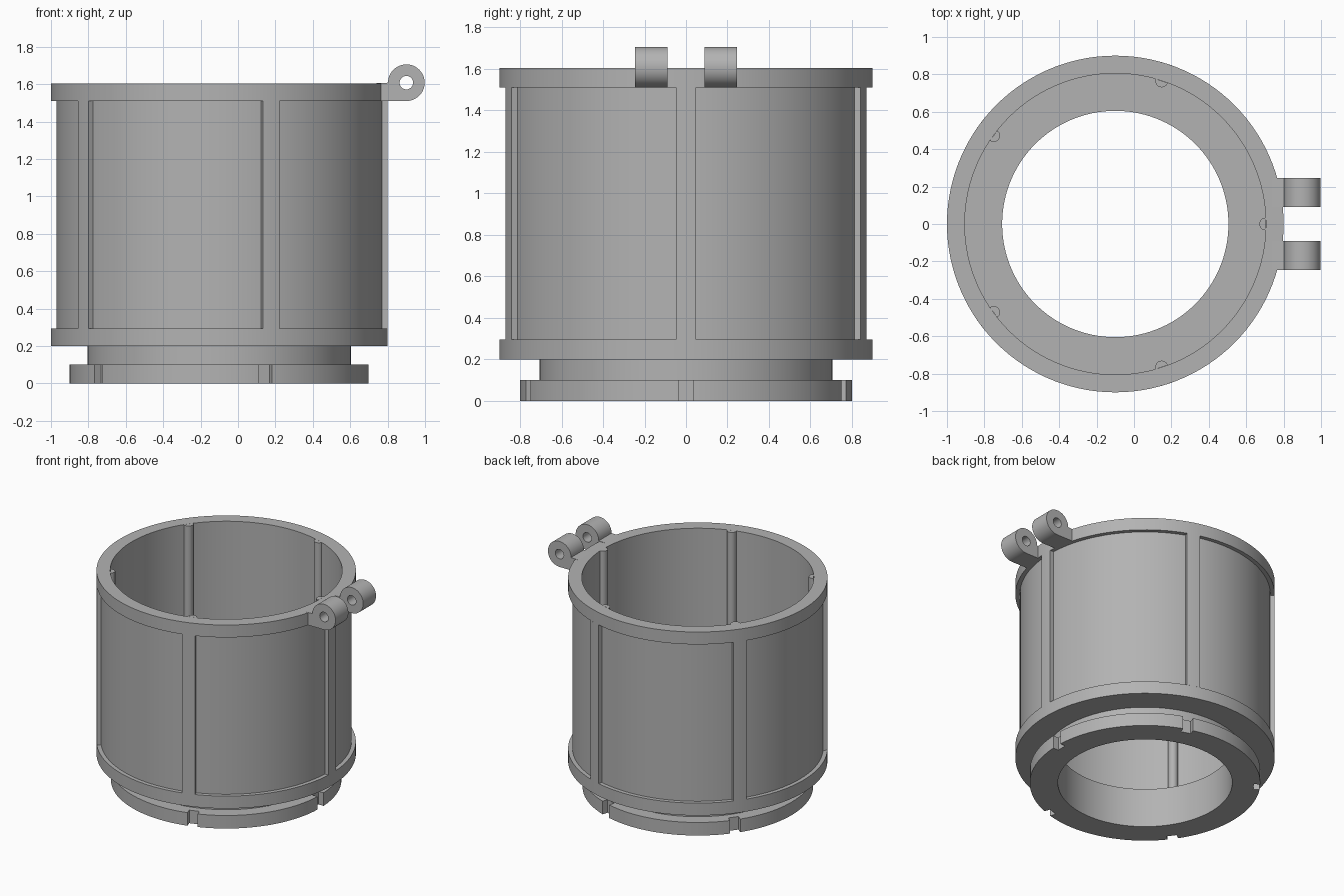
import bpy, bmesh
from math import cos, sin, pi, radians
from mathutils import Matrix, Vector

SEGMENTS = 120
CENTRE = Matrix.Translation((-0.1, 0, 0))
SPOKES = [radians(72 * i) for i in range(5)]

old = bpy.data.objects.get("Cube")
if old:
    bpy.data.objects.remove(old, do_unlink=True)

GREY = (0.45, 0.45, 0.45, 1)
grey = bpy.data.materials.new("plain grey")
grey.use_nodes = True
grey.diffuse_color = GREY
grey.node_tree.nodes["Principled BSDF"].inputs["Base Color"].default_value = GREY


def finish(bm, name):
    bmesh.ops.remove_doubles(bm, verts=bm.verts, dist=1e-5)
    bmesh.ops.recalc_face_normals(bm, faces=bm.faces)
    mesh = bpy.data.meshes.new(name)
    bm.to_mesh(mesh)
    bm.free()
    mesh.materials.append(grey)
    obj = bpy.data.objects.new(name, mesh)
    bpy.context.collection.objects.link(obj)
    return obj


def smooth(obj):
    bpy.ops.object.select_all(action='DESELECT')
    obj.select_set(True)
    bpy.context.view_layer.objects.active = obj
    bpy.ops.object.shade_smooth_by_angle(angle=radians(30))


def lathe(name, profile):
    """Revolve a closed (radius, z) profile around the barrel axis."""
    bm = bmesh.new()
    verts = [bm.verts.new((r, 0, z)) for r, z in profile]
    edges = [bm.edges.new((v, verts[i - 1])) for i, v in enumerate(verts)]
    bmesh.ops.spin(bm, geom=verts + edges, cent=(0, 0, 0), axis=(0, 0, 1),
                   angle=2 * pi, steps=SEGMENTS, use_merge=True)
    bm.transform(CENTRE)
    return finish(bm, name)


def spoke_prisms(name, outline, z0, z1):
    """Extrude an (x, y) outline upward and repeat it at each spoke angle."""
    bm = bmesh.new()
    for a in SPOKES:
        place = CENTRE @ Matrix.Rotation(a, 4, 'Z')
        face = bm.faces.new([bm.verts.new(place @ Vector((x, y, z0))) for x, y in outline])
        top = bmesh.ops.extrude_face_region(bm, geom=[face])["geom"]
        moved = [g for g in top if isinstance(g, bmesh.types.BMVert)]
        bmesh.ops.translate(bm, verts=moved, vec=(0, 0, z1 - z0))
    return finish(bm, name)


def cut(obj, cutter):
    mod = obj.modifiers.new("cut", 'BOOLEAN')
    mod.operation = 'DIFFERENCE'
    mod.solver = 'EXACT'
    mod.object = cutter
    bpy.context.view_layer.objects.active = obj
    bpy.ops.object.modifier_apply(modifier=mod.name)
    bpy.data.objects.remove(cutter, do_unlink=True)


# Open barrel: locking flange, neck, lower rim, thin wall, upper rim and bore
barrel = lathe("barrel", [
    (0.605, 0), (0.8, 0), (0.8, 0.1), (0.705, 0.1), (0.705, 0.2), (0.9, 0.2),
    (0.9, 0.295), (0.87, 0.295), (0.87, 1.51), (0.9, 1.51), (0.9, 1.605),
    (0.805, 1.605), (0.805, 0.3), (0.605, 0.3)])

# Notches in the locking flange
notches = spoke_prisms("notch_cutters", [
    (0.755, -0.037), (0.85, -0.037), (0.85, 0.037), (0.755, 0.037)], -0.05, 0.102)
cut(barrel, notches)
smooth(barrel)

# Outer ribs, curved to match the rims
arc = [0.0475 * k / 3 for k in range(-3, 4)]
outer = [((0.9 ** 2 - y * y) ** 0.5, y) for y in arc]
smooth(spoke_prisms("outer_ribs", [(0.85, -0.0475)] + outer + [(0.85, 0.0475)], 0.295, 1.51))

# Rounded guide ribs inside the barrel
half_round = [(0.804 + 0.034 * cos(t), 0.034 * sin(t))
              for t in (pi / 2 + pi * k / 12 for k in range(13))]
smooth(spoke_prisms("inner_guide_ribs", half_round, 0.3, 1.605))


# Hinge lugs: a round eye with a foot reaching into the upper rim
def hinge_lug(name, y0, y1):
    bm = bmesh.new()
    cx, cz, r, hole = 0.9, 1.608, 0.098, 0.036
    n = 48
    ring = [(cos(2 * pi * k / n), sin(2 * pi * k / n)) for k in range(n)]
    loops = [[bm.verts.new((cx + q * c, y, cz + q * s)) for c, s in ring]
             for q, y in ((r, y0), (r, y1), (hole, y1), (hole, y0))]
    for i in range(4):
        a, b = loops[i], loops[(i + 1) % 4]
        for k in range(n):
            m = (k + 1) % n
            bm.faces.new((a[k], a[m], b[m], b[k]))
    # Foot below the eye, following the eye's lower left quarter
    quarter = [(cx + r * cos(t), cz + r * sin(t))
               for t in (pi + pi / 2 * k / 12 for k in range(13))]
    foot = [(0.74, 1.605)] + quarter + [(0.74, 1.51)]
    face = bm.faces.new([bm.verts.new((x, y0, z)) for x, z in foot])
    ext = bmesh.ops.extrude_face_region(bm, geom=[face])["geom"]
    bmesh.ops.translate(bm, verts=[g for g in ext if isinstance(g, bmesh.types.BMVert)],
                        vec=(0, y1 - y0, 0))
    smooth(finish(bm, name))


hinge_lug("left_hinge_lug", 0.09, 0.245)
hinge_lug("right_hinge_lug", -0.245, -0.09)
